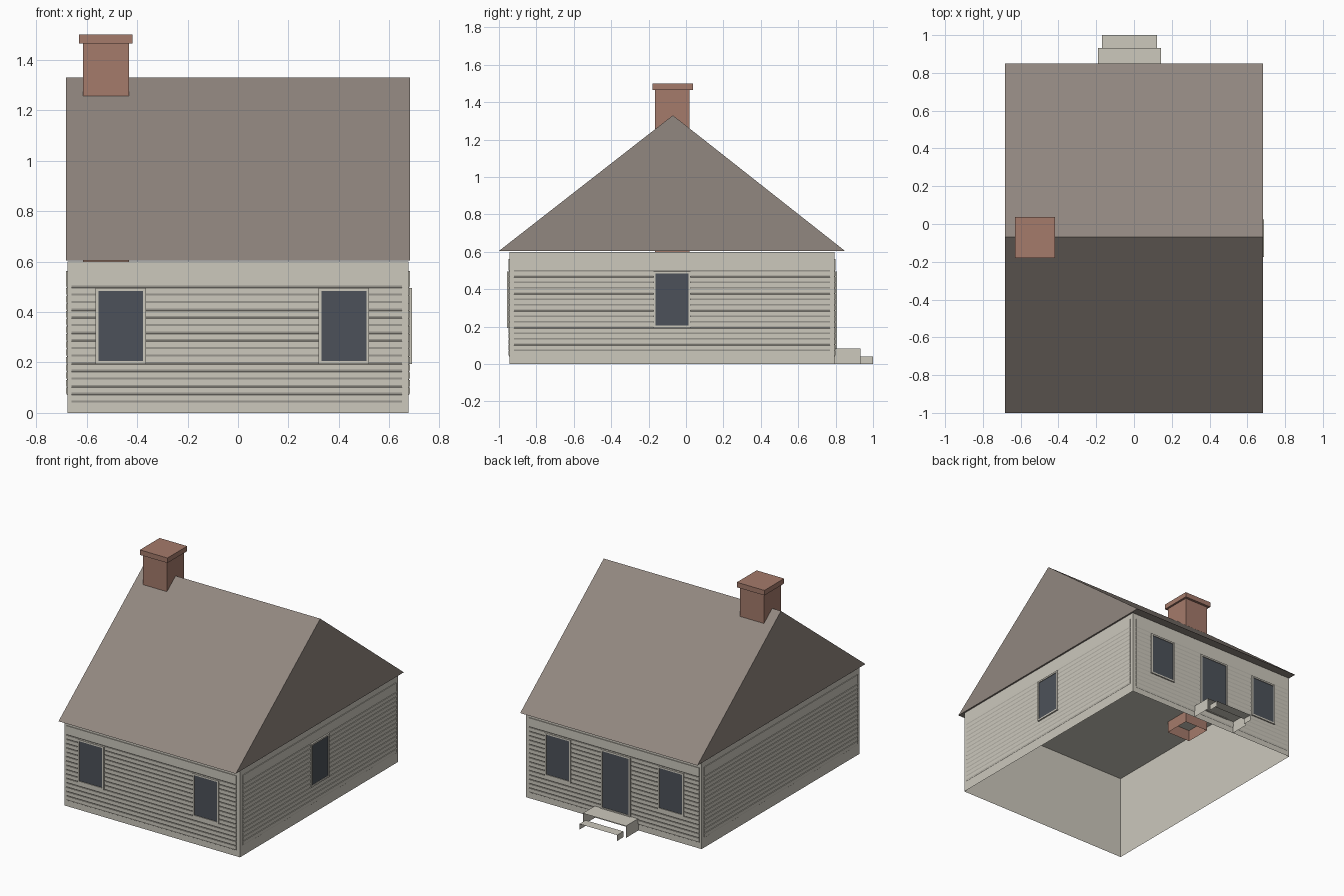
import bpy
import bmesh
from math import radians
from mathutils import Matrix, Vector

old = bpy.data.objects.get("Cube")
if old:
    bpy.data.objects.remove(old, do_unlink=True)


def material(name, rgb):
    linear = [((c + 0.055) / 1.055) ** 2.4 for c in rgb] + [1]
    mat = bpy.data.materials.new(name)
    mat.use_nodes = True
    mat.diffuse_color = linear
    mat.node_tree.nodes["Principled BSDF"].inputs["Base Color"].default_value = linear
    return mat


WALL = material("pale_grey_paint", (0.80, 0.785, 0.74))
ROOF = material("brown_grey_roofing", (0.57, 0.53, 0.50))
BRICK = material("red_brown_brick", (0.645, 0.48, 0.42))
GLASS = material("dark_glass", (0.30, 0.32, 0.35))


def finish(bm, name, *mats, matrix=None):
    if matrix:
        bm.transform(matrix)
    mesh = bpy.data.meshes.new(name)
    bm.to_mesh(mesh)
    bm.free()
    for mat in mats:
        mesh.materials.append(mat)
    obj = bpy.data.objects.new(name, mesh)
    bpy.context.collection.objects.link(obj)
    return obj


def box_mesh(low, high, open_sides=()):
    """Box between two corners, without the faces that look along open_sides."""
    bm = bmesh.new()
    low, high = Vector(low), Vector(high)
    bmesh.ops.create_cube(bm, size=1)
    for v in bm.verts:
        v.co = [(a + b) / 2 + c * (b - a) for a, b, c in zip(low, high, v.co)]
    bm.normal_update()
    gone = [f for f in bm.faces if any(f.normal.dot(Vector(d)) > 0.9 for d in open_sides)]
    bmesh.ops.delete(bm, geom=gone, context="FACES")
    return bm


def prism_mesh(profile, start, end):
    """Closed (y, z) profile extruded along x."""
    bm = bmesh.new()
    face = bm.faces.new([bm.verts.new((start, y, z)) for y, z in profile])
    new = bmesh.ops.extrude_face_region(bm, geom=[face])["geom"]
    verts = [g for g in new if isinstance(g, bmesh.types.BMVert)]
    bmesh.ops.translate(bm, verts=verts, vec=(end - start, 0, 0))
    bmesh.ops.recalc_face_normals(bm, faces=bm.faces)
    return bm


DOWN, FRONT, BACK = (0, 0, -1), (0, -1, 0), (0, 1, 0)
HALF_X, WALL_FRONT, WALL_BACK, EAVE = 0.677, -0.945, 0.795, 0.605
PROUD, GROOVE, PITCH = 0.005, 0.001, 0.0303

# Shell of the house, open underneath
finish(box_mesh((-HALF_X, WALL_FRONT, 0), (HALF_X, WALL_BACK, 0.6), [DOWN]), "walls", WALL)

# Gabled roof with eaves at front and back
finish(prism_mesh([(-1, EAVE), (0.85, EAVE), (-0.07, 1.33)], -0.683, 0.683), "roof", ROOF)

# Chimney, a hollow shaft reaching just below the ceiling
finish(box_mesh((-0.615, -0.165, 0.52), (-0.432, 0.02, 1.47), [DOWN]), "chimney_shaft", BRICK)
finish(box_mesh((-0.63, -0.18, 1.465), (-0.418, 0.037, 1.5)), "chimney_cap", BRICK)


def wall_matrix(angle, distance):
    """Places parts drawn on a front-facing wall onto one of the four walls."""
    return Matrix.Rotation(radians(angle), 4, "Z") @ Matrix.Translation((0, -distance, 0))


def siding(name, matrix, start, end, bottom, rows, top):
    profile = [(0, bottom)]
    for i in range(rows):
        z = bottom + i * PITCH
        if i:
            profile += [(-PROUD, z), (-GROOVE, z + 0.001)]
        else:
            profile.append((-GROOVE, z + 0.001))
        profile.append((-PROUD, z + 0.009))
    profile += [(-PROUD, top), (0, top)]
    finish(prism_mesh(profile, start, end), name, WALL, matrix=matrix)


def opening(name, matrix, centre, width, bottom, top):
    """Raised frame around a recessed dark pane."""
    bm = box_mesh((centre - width / 2, -0.012, bottom), (centre + width / 2, 0, top), [BACK])
    pane = min(bm.faces, key=lambda f: f.calc_center_median().y)
    bmesh.ops.inset_region(bm, faces=[pane], thickness=0.016)
    rim = bmesh.ops.extrude_face_region(bm, geom=[pane])["geom"]
    bmesh.ops.delete(bm, geom=[pane], context="FACES_ONLY")
    for g in rim:
        if isinstance(g, bmesh.types.BMVert):
            g.co.y += 0.005
        elif isinstance(g, bmesh.types.BMFace):
            g.material_index = 1
    bmesh.ops.recalc_face_normals(bm, faces=bm.faces)
    finish(bm, name, WALL, GLASS, matrix=matrix)


front = wall_matrix(0, -WALL_FRONT)
left = wall_matrix(90, HALF_X)
back = wall_matrix(180, WALL_BACK)
right = wall_matrix(270, HALF_X)

# Clapboard siding on every wall
siding("front_siding", front, -0.66, 0.65, 0.041, 16, 0.562)
siding("back_siding", back, -0.65, 0.66, 0.041, 16, 0.562)
siding("left_siding", left, -0.92, 0.77, 0.07, 15, 0.562)
siding("right_siding", right, -0.77, 0.92, 0.07, 15, 0.562)

# Windows and back door
for name, matrix, centre in (
    ("front_right_window", front, -0.465),
    ("front_left_window", front, 0.42),
    ("left_window", left, -0.075),
    ("back_left_window", back, -0.425),
    ("back_right_window", back, 0.445),
):
    opening(name, matrix, centre, 0.2, 0.194, 0.495)
opening("back_door", back, 0.02, 0.23, 0.08, 0.495)

# Back steps: treads with side panels only
sides = [DOWN, FRONT, BACK]
finish(box_mesh((-0.19, WALL_BACK, 0), (0.143, 0.932, 0.083), sides), "upper_step", WALL)
finish(box_mesh((-0.17, 0.932, 0), (0.122, 1, 0.04), sides), "lower_step", WALL)
